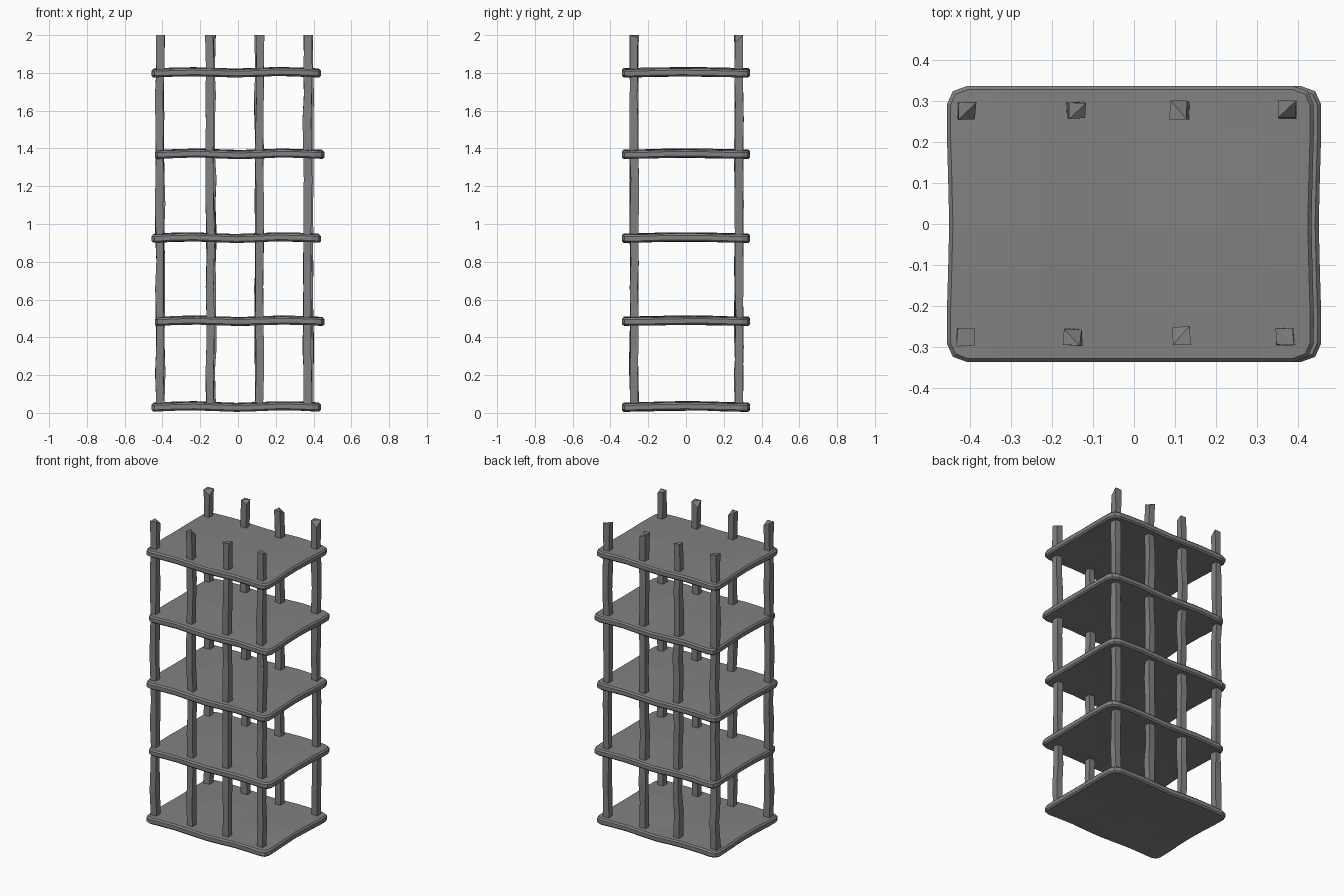
import bpy, bmesh, math, random
from mathutils import Vector

random.seed(4)
if "Cube" in bpy.data.objects:
    bpy.data.objects.remove(bpy.data.objects["Cube"])

# One grey for everything
grey = bpy.data.materials.new("worn_grey")
grey.use_nodes = True
colour = (0.22, 0.22, 0.22, 1)
grey.diffuse_color = colour
grey.node_tree.nodes["Principled BSDF"].inputs["Base Color"].default_value = colour


def finish(bm, name):
    bmesh.ops.recalc_face_normals(bm, faces=bm.faces)
    mesh = bpy.data.meshes.new(name)
    bm.to_mesh(mesh)
    bm.free()
    mesh.materials.append(grey)
    obj = bpy.data.objects.new(name, mesh)
    bpy.context.collection.objects.link(obj)
    return obj


# Warped boards with clipped corners; every other one is turned round
def shelf(name, z, turned):
    half_x, half_y, thick = 0.443, 0.338, 0.042
    bm = bmesh.new()
    bmesh.ops.create_grid(bm, x_segments=8, y_segments=6, size=1)
    for v in bm.verts:
        v.co.x *= half_x
        v.co.y *= half_y
    corners = [v for v in bm.verts if len(v.link_edges) == 2]
    bmesh.ops.bevel(bm, geom=corners, offset=0.045, segments=2, profile=0.5,
                    affect='VERTICES')
    for v in bm.verts:
        x, y = v.co.x, v.co.y
        # Gentle waves along the board and bulging ends
        v.co.z = 0.004 * math.cos(13 * x) * -1 + 0.003 * math.cos(9 * y)
        v.co.z += random.uniform(-0.001, 0.001)
        if abs(x) > 0.42:
            v.co.x += math.copysign(0.006 * (1 - math.cos(13 * y)) / 2, x)
        v.co.x -= 0.009
        v.co.z -= thick / 2
    rim = bmesh.ops.extrude_face_region(bm, geom=bm.faces[:])
    for item in rim["geom"]:
        if isinstance(item, bmesh.types.BMVert):
            item.co.z += thick
    bmesh.ops.recalc_face_normals(bm, faces=bm.faces)
    sharp = [e for e in bm.edges if len(e.link_faces) == 2
             and e.calc_face_angle() > 1.2]
    bmesh.ops.bevel(bm, geom=sharp, offset=0.009, segments=1, affect='EDGES')
    obj = finish(bm, name)
    obj.location.z = z
    if turned:
        obj.rotation_euler.z = math.pi
    return obj


heights = (0.034, 0.488, 0.928, 1.372, 1.803)
for i, z in enumerate(heights):
    shelf(f"shelf_{i + 1}", z, i % 2 == 1)


# Rough-hewn square posts, slightly bent between the shelves, with cut tops
def post(name, x, y):
    bm = bmesh.new()
    half = 0.021
    levels = [0.03]
    for low, high in zip(heights, heights[1:]):
        levels += [low + 0.18, low + 0.31, high]
    levels.append(2.0)
    square = [(-half, -half), (half, -half), (half, half), (-half, half)]
    rings = []
    for z in levels:
        dx, dy = random.uniform(-0.004, 0.004), random.uniform(-0.003, 0.003)
        ring = [bm.verts.new((x + sx + dx + random.uniform(-0.003, 0.003),
                              y + sy + dy + random.uniform(-0.003, 0.003), z))
                for sx, sy in square]
        if rings:
            for a in range(4):
                b = (a + 1) % 4
                bm.faces.new((rings[-1][a], rings[-1][b], ring[b], ring[a]))
        rings.append(ring)
    bm.faces.new(rings[0][::-1])
    # Top split on the diagonal, one corner hacked lower
    low = random.randrange(4)
    top = rings[-1][low:] + rings[-1][:low]
    top[0].co.z -= random.uniform(0.012, 0.04)
    bm.faces.new((top[0], top[1], top[3]))
    bm.faces.new((top[1], top[2], top[3]))
    finish(bm, name)


rows = {"back": (0.28, (-0.41, -0.14, 0.112, 0.377)),
        "front": (-0.275, (-0.415, -0.148, 0.114, 0.368))}
for row, (y, xs) in rows.items():
    for i, x in enumerate(xs):
        post(f"{row}_post_{i + 1}", x, y)
